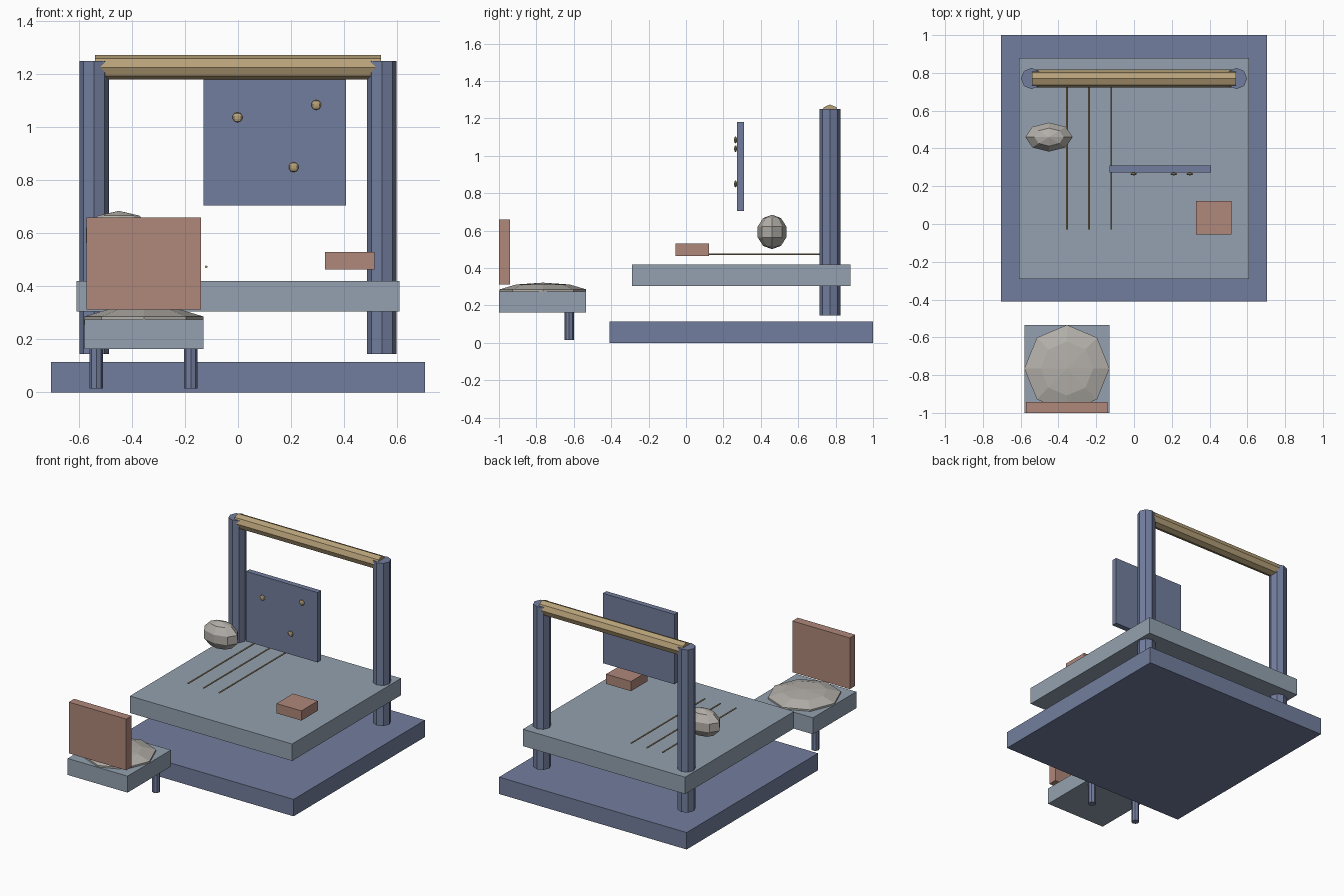
import bpy
import math

if "Cube" in bpy.data.objects:
    bpy.data.objects.remove(bpy.data.objects["Cube"])


def material(name, r, g, b):
    m = bpy.data.materials.new(name)
    m.diffuse_color = [(c / 255) ** 2.2 for c in (r, g, b)] + [1.0]
    m.use_nodes = True
    m.node_tree.nodes["Principled BSDF"].inputs["Base Color"].default_value = m.diffuse_color
    return m


slate = material("slate blue", 114, 125, 156)
pale = material("pale blue grey", 146, 160, 174)
clay = material("clay red", 174, 134, 121)
tan = material("tan", 182, 160, 121)
stone = material("stone grey", 178, 174, 168)


def finish(name, mat):
    ob = bpy.context.object
    ob.name = name
    ob.data.materials.append(mat)
    return ob


def box(name, mat, x, y, z):
    """Box from (min, max) ranges."""
    bpy.ops.mesh.primitive_cube_add(size=1, location=[sum(r) / 2 for r in (x, y, z)])
    ob = finish(name, mat)
    ob.scale = [r[1] - r[0] for r in (x, y, z)]
    return ob


def rod(name, mat, centre, radius, length, sides=8, rot=(0, 0, 0)):
    bpy.ops.mesh.primitive_cylinder_add(vertices=sides, radius=radius, depth=length,
                                        location=centre, rotation=rot)
    return finish(name, mat)


def blob(name, mat, centre, radii, segments=8, rings=5):
    bpy.ops.mesh.primitive_uv_sphere_add(segments=segments, ring_count=rings,
                                         radius=1, location=centre)
    ob = finish(name, mat)
    ob.scale = radii
    return ob


# Base slab and raised platform
box("base", slate, (-0.705, 0.705), (-0.41, 1.0), (0, 0.115))
box("platform", pale, (-0.61, 0.61), (-0.29, 0.88), (0.305, 0.42))

# Gate: two posts and a crossbeam
for side, x in (("left", -0.543), ("right", 0.543)):
    rod(side + "_post", slate, (x, 0.77, 0.6975), 0.056, 1.105)
rod("crossbeam", tan, (0, 0.77, 1.227), 0.047, 1.08, rot=(0, math.pi / 2, 0))

# Hanging board with pins
box("board", slate, (-0.13, 0.408), (0.273, 0.31), (0.705, 1.18))
for i, (x, z) in enumerate(((-0.002, 1.038), (0.295, 1.085), (0.21, 0.85))):
    blob(f"pin_{i + 1}", tan, (x, 0.265, z), (0.019, 0.008, 0.019))

# Boulder, thin rods and block above the platform
blob("boulder", stone, (-0.45, 0.46, 0.593), (0.131, 0.081, 0.092))
for i, x in enumerate((-0.355, -0.238, -0.12)):
    rod(f"thin_rod_{i + 1}", tan, (x, 0.365, 0.474), 0.005, 0.79, 6, (math.pi / 2, 0, 0))
box("block", clay, (0.328, 0.515), (-0.055, 0.122), (0.464, 0.53))

# Chair: seat, cushion, backrest, legs
box("seat", pale, (-0.58, -0.13), (-1.0, -0.535), (0.163, 0.275))
blob("cushion", stone, (-0.355, -0.765, 0.27), (0.237, 0.243, 0.052))
box("backrest", clay, (-0.572, -0.14), (-1.0, -0.942), (0.312, 0.66))
for side, x in (("left", -0.535), ("right", -0.178)):
    rod(side + "_chair_leg", slate, (x, -0.625, 0.09), 0.025, 0.15)
